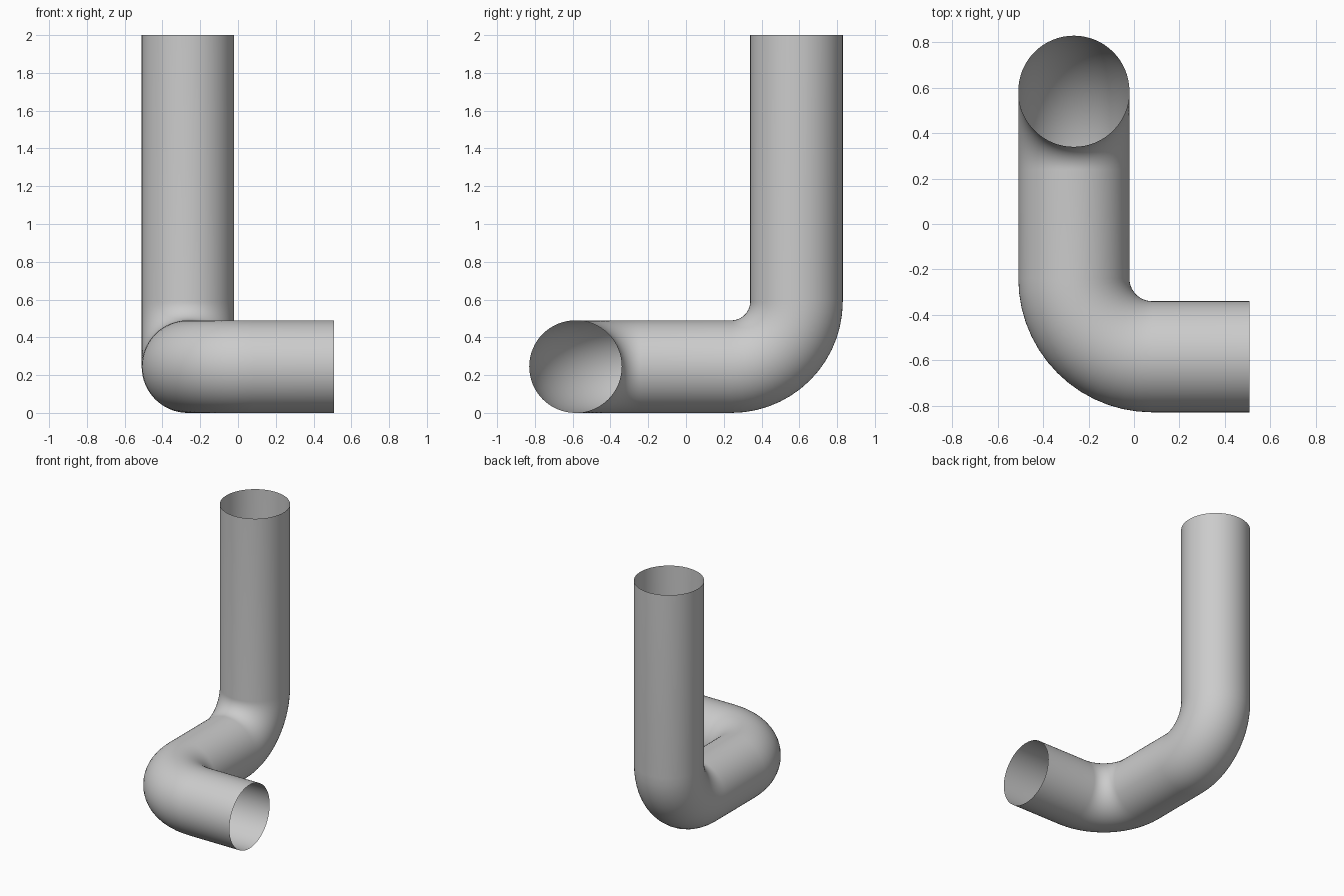
import bpy, bmesh, math
from mathutils import Matrix, Vector

cube = bpy.data.objects.get("Cube")
if cube:
    bpy.data.objects.remove(cube, do_unlink=True)

R = 0.245            # pipe radius
BEND = 0.345         # bend radius along the centre line
AX, AY = -0.265, 0.585   # axis of the upright
STEPS = 14

grey = bpy.data.materials.new("grey")
grey.use_nodes = True
grey.diffuse_color = (0.6, 0.6, 0.6, 1)
grey.node_tree.nodes["Principled BSDF"].inputs["Base Color"].default_value = (0.6, 0.6, 0.6, 1)

bm = bmesh.new()


def extend(edges, matrix):
    """Extrude an open ring of edges and move the new ring by a matrix."""
    geom = bmesh.ops.extrude_edge_only(bm, edges=edges)["geom"]
    verts = [g for g in geom if isinstance(g, bmesh.types.BMVert)]
    bmesh.ops.transform(bm, matrix=matrix, verts=verts)
    return [g for g in geom if isinstance(g, bmesh.types.BMEdge)
            and all(v in verts for v in g.verts)]


def straight(edges, offset):
    return extend(edges, Matrix.Translation(offset))


def elbow(edges, centre, angle, axis):
    move = Matrix.Translation(centre)
    turn = move @ Matrix.Rotation(angle / STEPS, 4, axis) @ move.inverted()
    for _ in range(STEPS):
        edges = extend(edges, turn)
    return edges


# Open mouth facing +x
mouth = Matrix.Translation((0.508, -AY, R)) @ Matrix.Rotation(math.pi / 2, 4, 'Y')
bmesh.ops.create_circle(bm, segments=64, radius=R, matrix=mouth)
ring = list(bm.edges)

# Front arm, flat elbow, middle run, rising elbow, upright
turn_x, turn_y = AX + BEND, -AY + BEND
rise_y, rise_z = AY - BEND, R + BEND
ring = straight(ring, Vector((turn_x - 0.508, 0, 0)))
ring = elbow(ring, (turn_x, turn_y, R), -math.pi / 2, 'Z')
ring = straight(ring, Vector((0, rise_y - turn_y, 0)))
ring = elbow(ring, (AX, rise_y, rise_z), math.pi / 2, 'X')
straight(ring, Vector((0, 0, 2 - rise_z)))

bmesh.ops.recalc_face_normals(bm, faces=bm.faces)
for face in bm.faces:
    face.smooth = True
mesh = bpy.data.meshes.new("bent_pipe")
bm.to_mesh(mesh)
bm.free()
mesh.materials.append(grey)
pipe = bpy.data.objects.new("bent_pipe", mesh)
bpy.context.collection.objects.link(pipe)
